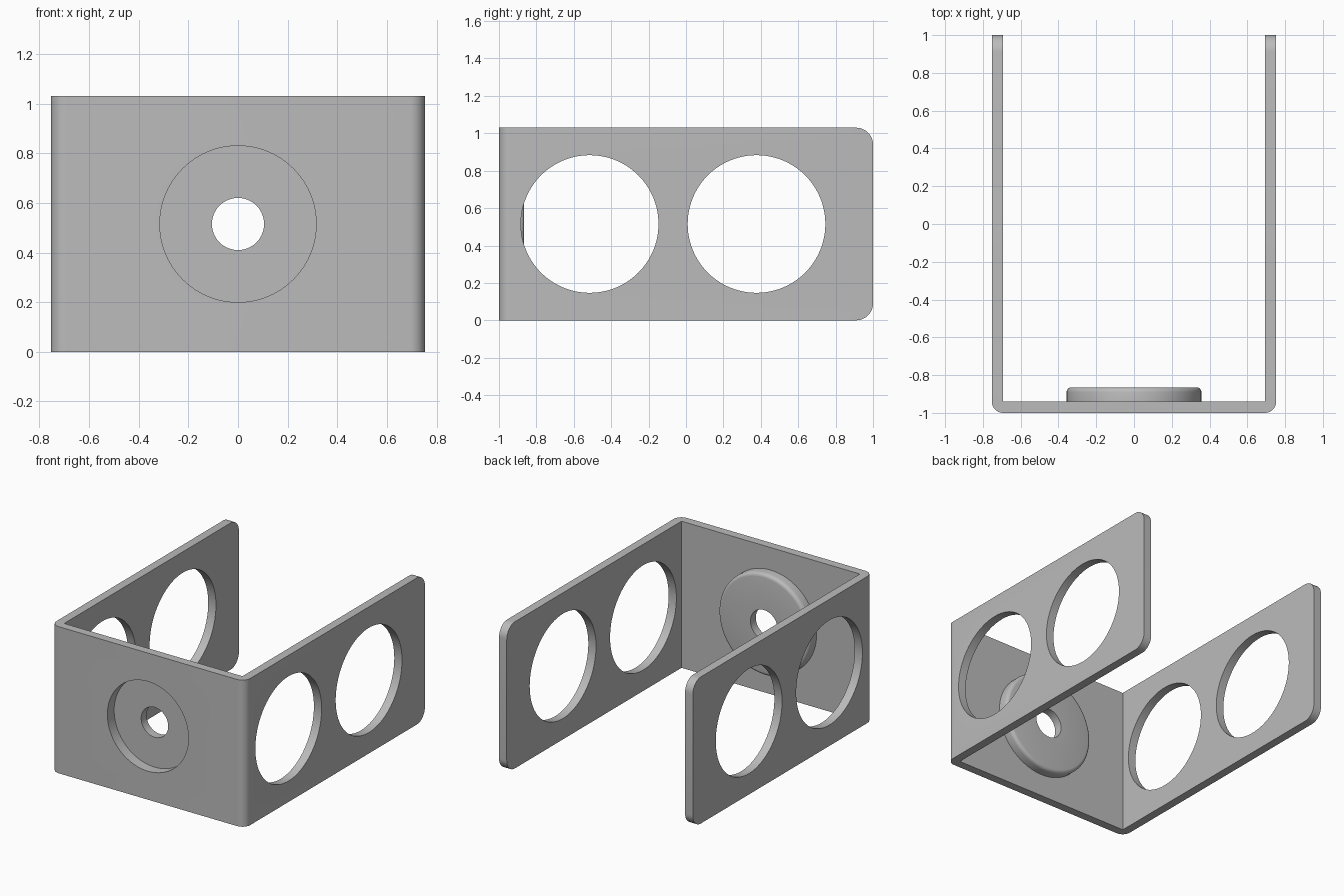
import bpy, bmesh, math
from mathutils import Matrix

if "Cube" in bpy.data.objects:
    bpy.data.objects.remove(bpy.data.objects["Cube"], do_unlink=True)

W, H, T = 0.753, 1.03, 0.06      # half width, height, sheet thickness
MID = H / 2
RECESS, BOSS, BORE, DEPTH = 0.315, 0.357, 0.105, 0.075

grey = bpy.data.materials.new("grey metal")
grey.use_nodes = True
colour = (0.5, 0.5, 0.5, 1)
grey.diffuse_color = colour
grey.node_tree.nodes["Principled BSDF"].inputs["Base Color"].default_value = colour


def make_object(name, bm):
    bmesh.ops.recalc_face_normals(bm, faces=bm.faces)
    mesh = bpy.data.meshes.new(name)
    bm.to_mesh(mesh)
    bm.free()
    mesh.materials.append(grey)
    obj = bpy.data.objects.new(name, mesh)
    bpy.context.collection.objects.link(obj)
    return obj


def activate(obj):
    bpy.ops.object.select_all(action='DESELECT')
    obj.select_set(True)
    bpy.context.view_layer.objects.active = obj


def cut_hole(target, centre, radius, axis, length):
    bm = bmesh.new()
    turn = Matrix.Rotation(math.pi / 2, 4, 'Y' if axis == 'X' else 'X')
    bmesh.ops.create_cone(bm, cap_ends=True, segments=96, radius1=radius, radius2=radius,
                          depth=length, matrix=Matrix.Translation(centre) @ turn)
    cutter = make_object("hole_cutter", bm)
    cutter.hide_render = True
    mod = target.modifiers.new("hole", 'BOOLEAN')
    mod.operation, mod.solver, mod.object = 'DIFFERENCE', 'EXACT', cutter
    activate(target)
    bpy.ops.object.modifier_apply(modifier=mod.name)
    bpy.data.objects.remove(cutter, do_unlink=True)


# U-shaped bracket: extruded plan with rounded outer bends and arm ends
bm = bmesh.new()
half = [(W, -1), (W, 1), (W - T, 1), (W - T, T - 1)]
plan = half + [(-x, y) for x, y in reversed(half)]
base = bm.faces.new([bm.verts.new((x, y, 0)) for x, y in plan])
top = bmesh.ops.extrude_face_region(bm, geom=[base])["geom"]
bmesh.ops.translate(bm, vec=(0, 0, H), verts=[v for v in top if isinstance(v, bmesh.types.BMVert)])
bmesh.ops.recalc_face_normals(bm, faces=bm.faces)


def along(edge, axis, y):
    a, b = (v.co for v in edge.verts)
    d = b - a
    return abs(d[axis]) > 0.99 * d.length and abs(a.y - y) < 0.001 and abs(b.y - y) < 0.001


bends = [e for e in bm.edges if along(e, 2, -1)]
bmesh.ops.bevel(bm, geom=bends, offset=0.06, segments=8, profile=0.5, affect='EDGES')
ends = [e for e in bm.edges if along(e, 0, 1)]
bmesh.ops.bevel(bm, geom=ends, offset=0.09, segments=10, profile=0.5, affect='EDGES')
bracket = make_object("bracket", bm)

# Large lightening holes through both arms, and the opening in the front panel
for y in (-0.515, 0.377):
    cut_hole(bracket, (0, y, MID), 0.368, 'X', 3)
cut_hole(bracket, (0, -1, MID), RECESS, 'Y', 0.4)

# Pressed cup behind the front panel: lathed section with a rounded rim and a bore
back = T - 1
rim = back + DEPTH
floor = rim - T
f = 0.025
section = [(RECESS, back), (BOSS, back), (BOSS, rim - f)]
section += [(BOSS - f + f * math.cos(a), rim - f + f * math.sin(a))
            for a in (math.pi / 8 * i for i in range(1, 5))]
section += [(BORE, rim), (BORE, floor), (RECESS, floor)]
bm = bmesh.new()
loop = [bm.verts.new((r, y, 0)) for r, y in section]
edges = [bm.edges.new((loop[i - 1], loop[i])) for i in range(len(loop))]
bmesh.ops.spin(bm, geom=loop + edges, cent=(0, 0, 0), axis=(0, 1, 0),
               angle=math.tau, steps=96, use_merge=True)
bmesh.ops.remove_doubles(bm, verts=bm.verts, dist=0.0001)
bmesh.ops.translate(bm, vec=(0, 0, MID), verts=bm.verts)
cup = make_object("pressed_cup", bm)

for obj in (bracket, cup):
    activate(obj)
    bpy.ops.object.shade_smooth_by_angle(angle=math.radians(30))
